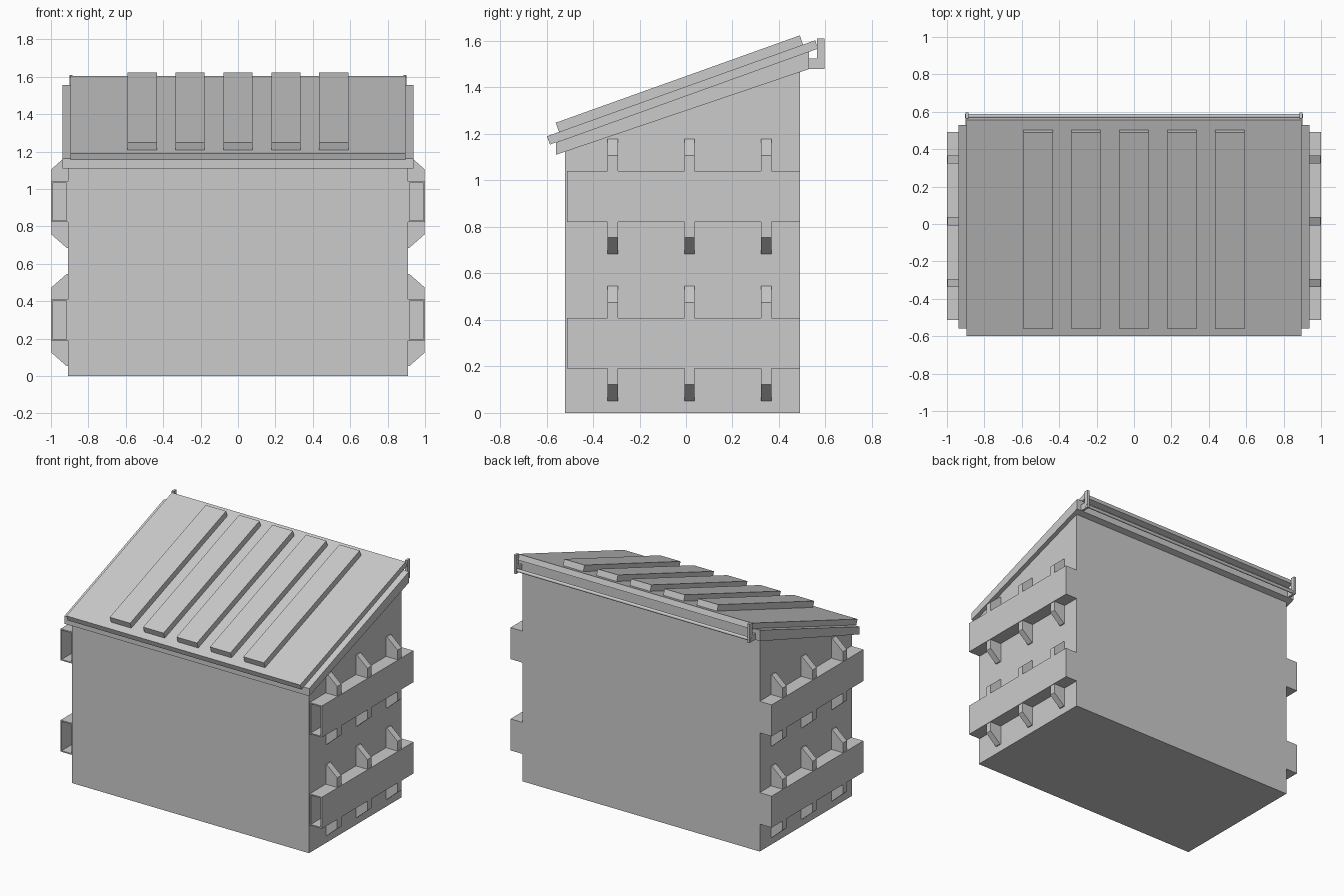
import bpy, bmesh, math
from mathutils import Vector

if "Cube" in bpy.data.objects:
    bpy.data.objects.remove(bpy.data.objects["Cube"])


def prism(name, profile, axis, a, b, mirror=False, skip_top=False):
    """Extrude a profile: axis 'x' takes (y, z) points, axis 'y' takes (x, z)."""
    def place(p, t):
        return (t, p[0], p[1]) if axis == 'x' else (p[0], t, p[1])
    bm = bmesh.new()
    lo = [bm.verts.new(place(p, a)) for p in profile]
    hi = [bm.verts.new(place(p, b)) for p in profile]
    bm.faces.new(lo)
    bm.faces.new(hi[::-1])
    n = len(profile)
    for i in range(n):
        j = (i + 1) % n
        bm.faces.new((lo[i], hi[i], hi[j], lo[j]))
    bmesh.ops.recalc_face_normals(bm, faces=bm.faces)
    if skip_top:
        bm.faces.ensure_lookup_table()
        bmesh.ops.delete(bm, geom=[max(bm.faces, key=lambda f: f.normal.z)],
                         context='FACES_ONLY')
    me = bpy.data.meshes.new(name)
    bm.to_mesh(me)
    bm.free()
    ob = bpy.data.objects.new(name, me)
    bpy.context.collection.objects.link(ob)
    if mirror:
        ob.modifiers.new("mirror", 'MIRROR')
    return ob


def rect(u0, u1, v0, v1):
    return [(u0, v0), (u1, v0), (u1, v1), (u0, v1)]


# Open-topped bin with a sloping rim
body = prism("bin_body", [(-0.52, 0), (0.49, 0), (0.49, 1.475), (-0.52, 1.13)],
             'x', -0.908, 0.908, skip_top=True)
wall = body.modifiers.new("wall", 'SOLIDIFY')
wall.thickness, wall.offset = 0.015, -1


# Rim frame following the slope
def rim_low(y):
    return 1.11 + (y + 0.56) * 0.339


def rim_high(y):
    return 1.163 + (y + 0.56) * 0.36


def rim_profile(y0, y1):
    return [(y0, rim_low(y0)), (y1, rim_low(y1)), (y1, rim_high(y1)), (y0, rim_high(y0))]


prism("rim_side", rim_profile(-0.555, 0.53), 'x', 0.893, 0.938, mirror=True)
prism("rim_front", rim_profile(-0.56, -0.505), 'x', -0.938, 0.938)
prism("rim_back", rim_profile(0.475, 0.53), 'x', -0.9, 0.9)

# Lid and its raised ribs, square to the slope
along = Vector((1.16, 0.415)).normalized()
up = Vector((-along.y, along.x))
corner = Vector((-0.598, 1.19))


def slab(s0, s1, h0, h1):
    return [tuple(corner + along * s + up * h)
            for s, h in ((s0, h0), (s1, h0), (s1, h1), (s0, h1))]


prism("lid", slab(0, 1.225, -0.038, 0), 'x', -0.895, 0.895)
for i in range(5):
    x = (i - 2) * 0.256
    prism("lid_rib", slab(0.055, 1.17, -0.005, 0.042), 'x', x - 0.078, x + 0.078)

# Hinge brackets and rod along the back
prism("hinge_bracket", [(0.53, 1.48), (0.595, 1.48), (0.595, 1.61), (0.563, 1.61),
                        (0.563, 1.525), (0.53, 1.525)], 'x', 0.886, 0.902, mirror=True)
bpy.ops.mesh.primitive_cylinder_add(vertices=16, radius=0.011, depth=1.808,
                                    location=(0, 0.577, 1.50),
                                    rotation=(0, math.pi / 2, 0))
bpy.context.object.name = "hinge_rod"
bpy.ops.object.shade_smooth_by_angle()

# Fork pockets: tubes open at the front, closed at the back, with gussets
for z0, z1 in ((0.19, 0.408), (0.822, 1.04)):
    t = 0.008
    for zc in (z0, z1 - t):
        prism("pocket_plate", rect(0.905, 1.0, zc, zc + t), 'y', -0.512, 0.49, mirror=True)
    for xc in (0.908, 1.0 - t):
        prism("pocket_wall", rect(xc, xc + t, z0, z1), 'y', -0.512, 0.49, mirror=True)
    prism("pocket_end", rect(0.908, 1.0, z0, z1), 'y', 0.482, 0.491, mirror=True)
    for y in (-0.315, 0.015, 0.345):
        for z, d in ((z1, 1), (z0, -1)):
            prism("gusset", [(0.905, z), (0.996, z), (0.996, z + d * 0.067),
                             (0.915, z + d * 0.138), (0.905, z + d * 0.138)],
                  'y', y - 0.022, y + 0.022, mirror=True)
